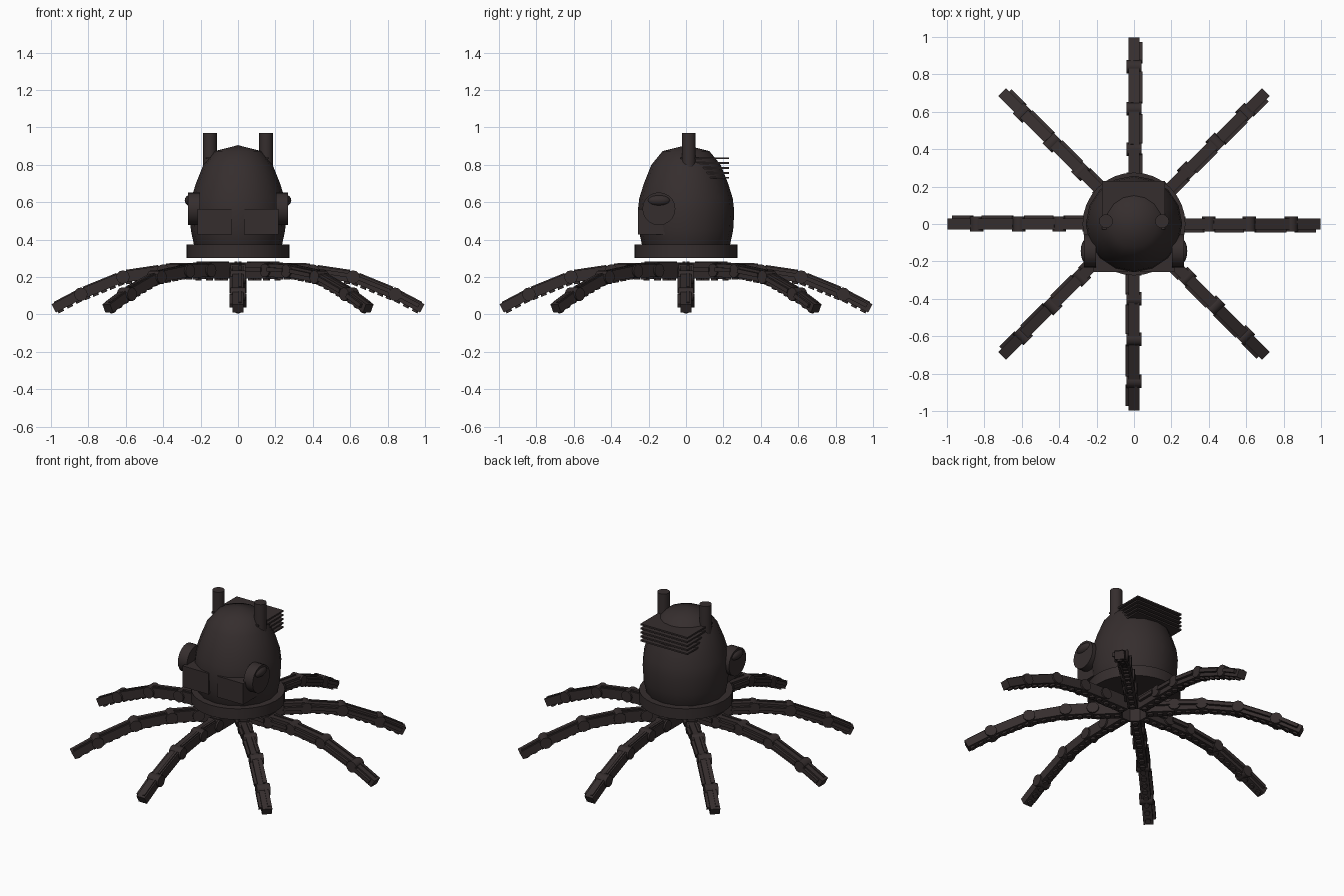
import bpy, bmesh, math
from mathutils import Matrix, Vector

if "Cube" in bpy.data.objects:
    bpy.data.objects.remove(bpy.data.objects["Cube"])

mat = bpy.data.materials.new("dark iron")
mat.diffuse_color = (0.036, 0.027, 0.027, 1)
mat.use_nodes = True
mat.node_tree.nodes["Principled BSDF"].inputs["Base Color"].default_value = mat.diffuse_color


def finish(name, bm, smooth=False):
    bmesh.ops.recalc_face_normals(bm, faces=bm.faces[:])
    me = bpy.data.meshes.new(name)
    bm.to_mesh(me)
    bm.free()
    me.materials.append(mat)
    ob = bpy.data.objects.new(name, me)
    bpy.context.collection.objects.link(ob)
    if smooth:
        bpy.context.view_layer.objects.active = ob
        ob.select_set(True)
        bpy.ops.object.shade_smooth_by_angle(angle=math.radians(40))
        ob.select_set(False)
    return ob


def box(bm, c, s, m=Matrix()):
    bmesh.ops.create_cube(bm, size=1, matrix=m @ Matrix.Translation(c) @ Matrix.Diagonal((*s, 1)))


def cyl(bm, c, r, d, axis="Z", n=16, m=Matrix()):
    rot = {"X": Matrix.Rotation(math.pi / 2, 4, "Y"), "Y": Matrix.Rotation(math.pi / 2, 4, "X"), "Z": Matrix()}[axis]
    bmesh.ops.create_cone(bm, cap_ends=True, segments=n, radius1=r, radius2=r, depth=d,
                          matrix=m @ Matrix.Translation(c) @ rot)


# Egg-shaped head, lathed from a profile
profile = [(0, .905), (.125, .873), (.185, .80), (.225, .70), (.25, .62), (.258, .55), (.252, .45), (.235, .37), (.2, .31), (0, .31)]
bm = bmesh.new()
vs = [bm.verts.new((r, 0, z)) for r, z in profile]
es = [bm.edges.new(p) for p in zip(vs, vs[1:])]
bmesh.ops.spin(bm, geom=vs + es, cent=(0, 0, 0), axis=(0, 0, 1), angle=math.tau, steps=16)
bmesh.ops.remove_doubles(bm, verts=bm.verts[:], dist=1e-4)
finish("head", bm, True)

# Collar disc under the head
bm = bmesh.new()
cyl(bm, (0, 0, .338), .275, .07, n=32)
finish("collar", bm, True)

# Exhaust pipes, eye boxes and side discs
for s, side in ((-1, "left"), (1, "right")):
    bm = bmesh.new()
    cyl(bm, (s * .15, .015, .87), .037, .2)
    finish(side + "_exhaust_pipe", bm, True)
    bm = bmesh.new()
    box(bm, (s * .124, -.18, .496), (.186, .155, .136))
    finish(side + "_eye_box", bm)
    bm = bmesh.new()
    cyl(bm, (s * .235, -.145, .565), .088, .065, "X", 20)
    finish(side + "_side_disc", bm, True)
    bm = bmesh.new()
    bmesh.ops.create_uvsphere(bm, u_segments=16, v_segments=8, radius=1,
                              matrix=Matrix.Translation((s * .255, -.145, .61)) @ Matrix.Diagonal((.03, .065, .03, 1)))
    finish(side + "_disc_knob", bm, True)

# Stack of cooling plates behind the head
bm = bmesh.new()
for i in range(5):
    box(bm, (-.003, .1, .835 - .026 * i), (.335, .26, .01))
finish("cooling_plates", bm)

# Eight jointed legs: (radius, height) of each hinge
path = [(.07, .235), (.24, .235), (.40, .232), (.615, .2), (.84, .108), (.985, .032)]
heights = [.085, .07, .06, .055, .05]
for k in range(8):
    turn = Matrix.Rotation(k * math.pi / 4, 4, "Z")
    seg, hinge, suck = bmesh.new(), bmesh.new(), bmesh.new()
    for i, (a, b) in enumerate(zip(path, path[1:])):
        p, q = Vector((a[0], 0, a[1])), Vector((b[0], 0, b[1]))
        length = (q - p).length
        ang = math.atan2(p.z - q.z, q.x - p.x)
        m = turn @ Matrix.Translation((p + q) / 2) @ Matrix.Rotation(ang, 4, "Y")
        h = heights[i]
        box(seg, (0, 0, 0), (length, .058, h), m)
        # side rod and top rail
        box(seg, (0, -.037, .005), (length * .72, .018, .022), m)
        box(seg, (0, .012, h / 2), (length * .8, .016, .012), m)
        if i:
            cyl(hinge, (p.x, 0, p.z), .036, .08, "Y", 12, turn)
        n = max(2, round(length / .05))
        for j in range(n):
            cyl(suck, ((j + .5) / n * length - length / 2, 0, -h / 2 - .004), .017, .014, "Z", 10, m)
    finish(f"leg_{k + 1}_segments", seg)
    finish(f"leg_{k + 1}_hinges", hinge, True)
    finish(f"leg_{k + 1}_suckers", suck, True)
